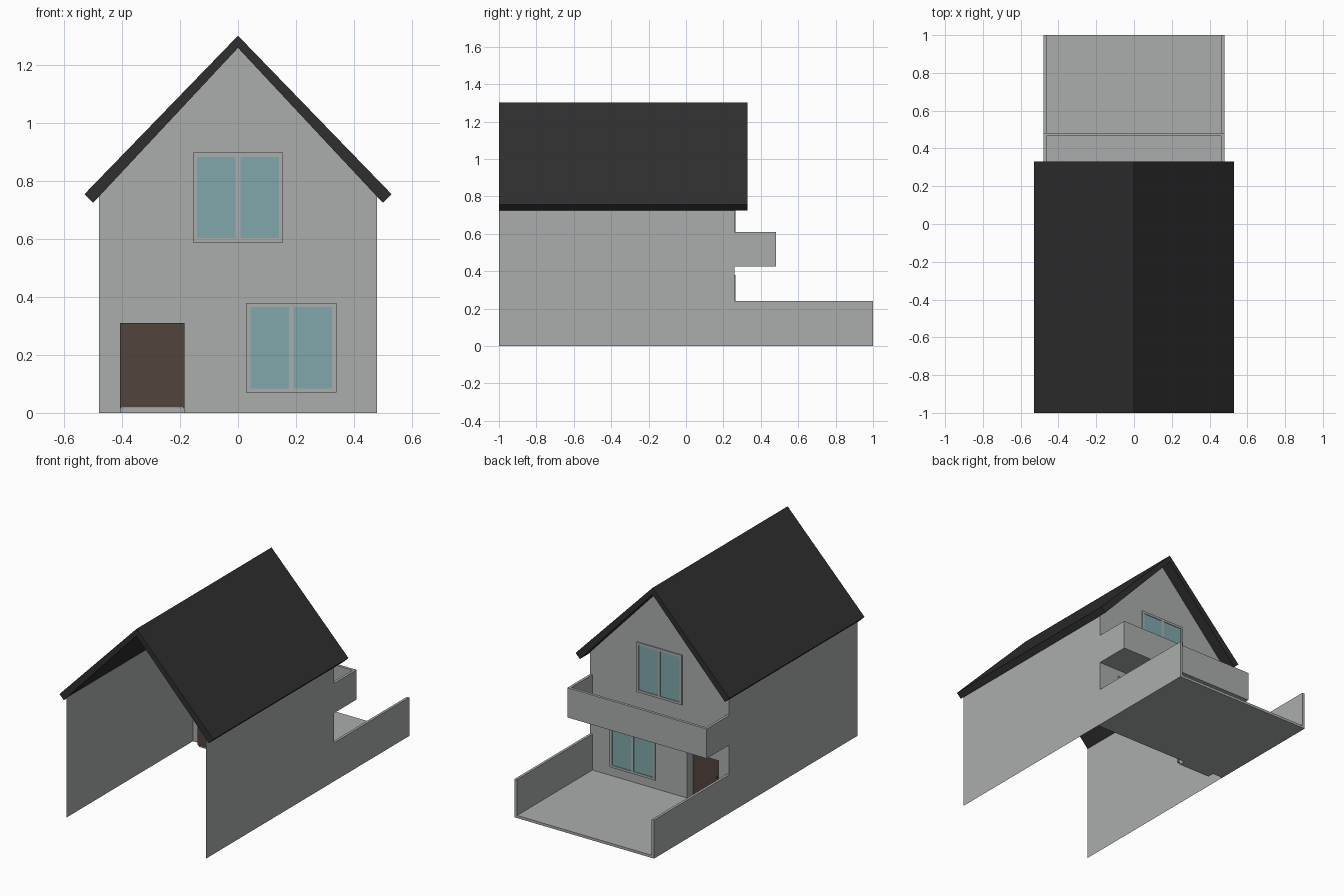
import bpy, bmesh, math
from mathutils import Vector

if "Cube" in bpy.data.objects:
    bpy.data.objects.remove(bpy.data.objects["Cube"])


def material(name, rgb):
    m = bpy.data.materials.new(name)
    m.diffuse_color = (*rgb, 1)
    m.use_nodes = True
    m.node_tree.nodes["Principled BSDF"].inputs["Base Color"].default_value = m.diffuse_color
    return m


GREY = material("grey_render", (0.40, 0.42, 0.415))
ROOF = material("dark_roof", (0.028, 0.028, 0.028))
GLASS = material("teal_glass", (0.215, 0.39, 0.405))
BROWN = material("brown_door", (0.085, 0.056, 0.047))


def finish(name, bm, mat, recalc=True):
    if recalc:
        bmesh.ops.recalc_face_normals(bm, faces=bm.faces)
    me = bpy.data.meshes.new(name)
    bm.to_mesh(me)
    bm.free()
    me.materials.append(mat)
    ob = bpy.data.objects.new(name, me)
    bpy.context.collection.objects.link(ob)
    return ob


def boxes(name, mat, *bounds):
    """Joined boxes, each given as (x0, x1, y0, y1, z0, z1)."""
    bm = bmesh.new()
    for x0, x1, y0, y1, z0, z1 in bounds:
        vs = bmesh.ops.create_cube(bm, size=1)["verts"]
        for v in vs:
            v.co = (x1 if v.co.x > 0 else x0,
                    y1 if v.co.y > 0 else y0,
                    z1 if v.co.z > 0 else z0)
    return finish(name, bm, mat)


def prism(name, mat, profile, y0, y1):
    """Profile in x, z extruded along y."""
    bm = bmesh.new()
    face = bm.faces.new([bm.verts.new((x, y0, z)) for x, z in profile])
    new = bmesh.ops.extrude_face_region(bm, geom=[face])["geom"]
    for v in new:
        if isinstance(v, bmesh.types.BMVert):
            v.co.y = y1
    return finish(name, bm, mat)


W = 0.48           # half width of the house
T = 0.016          # thin wall thickness
FY0, FY1 = 0.242, 0.258   # facade depth
DX0, DX1, DZ0, DZ1 = -0.408, -0.185, 0.018, 0.31   # door opening

# side walls of the house: open-ended sheets facing outwards
for s, side in ((-1, "left"), (1, "right")):
    bm = bmesh.new()
    pts = [(-1, 0), (0.26, 0), (0.26, 0.752), (-1, 0.752)]
    if s < 0:
        pts.reverse()
    bm.faces.new([bm.verts.new((s * W, y, z)) for y, z in pts])
    finish(side + "_house_wall", bm, GREY, recalc=False)
    # low garden wall
    xa, xb = sorted((s * W, s * (W - T)))
    boxes(side + "_terrace_wall", GREY, (xa, xb, FY0, 1, 0, 0.24))

# gabled facade with a door opening
prism("facade", GREY,
      [(-W, 0), (DX0, 0), (DX0, DZ1), (DX1, DZ1), (DX1, 0), (W, 0),
       (W, 0.748), (0, 1.262), (-W, 0.748)], FY0, FY1)

# roof
prism("roof", ROOF,
      [(0, 1.302), (-0.53, 0.755), (-0.50, 0.725), (0, 1.26),
       (0.50, 0.725), (0.53, 0.755)], -1, 0.33)

# terrace floor
boxes("terrace_floor", GREY, (-W + T, W - T, FY0, 1, 0, 0.016))

# door recess lining and threshold
boxes("door_recess", GREY,
      (DX0, DX0 + 0.004, 0.2, FY1, 0, DZ1),
      (DX1 - 0.004, DX1, 0.2, FY1, 0, DZ1),
      (DX0, DX1, 0.2, FY1, DZ1 - 0.004, DZ1),
      (DX0, DX1, 0.2, FY1, 0, 0.016))
boxes("door", BROWN, (DX0, DX1, 0.182, 0.201, DZ0, DZ1))

# door knob and lock
bm = bmesh.new()
for z in (0.135, 0.17):
    vs = bmesh.ops.create_cone(bm, cap_ends=True, segments=12, radius1=0.006,
                               radius2=0.006, depth=0.03)["verts"]
    for v in vs:
        v.co = Vector((v.co.x - 0.357, v.co.z + 0.194, v.co.y + z))
finish("door_knobs", bm, BROWN)

# balcony: slab and parapet
boxes("balcony_floor", GREY, (-W + T, W - T, FY1, 0.465, 0.425, 0.442))
boxes("balcony_parapet", GREY,
      (-W, -W + T, FY1, 0.465, 0.425, 0.61),
      (W - T, W, FY1, 0.465, 0.425, 0.61),
      (-W, W, 0.465, 0.482, 0.425, 0.61))


# double windows, visible from both sides of the facade
def window(name, cx, z0):
    h, b, z1 = 0.156, 0.015, z0 + 0.31
    ya, yb = 0.236, 0.265
    boxes(name + "_frame", GREY,
          (cx - h, cx - h + b, ya, yb, z0, z1),
          (cx + h - b, cx + h, ya, yb, z0, z1),
          (cx - h + b, cx + h - b, ya, yb, z0, z0 + b),
          (cx - h + b, cx + h - b, ya, yb, z1 - b, z1),
          (cx - 0.008, cx + 0.008, ya, yb, z0 + b, z1 - b))
    boxes(name + "_glass", GLASS,
          (cx - h + b, cx - 0.008, ya + 0.003, yb - 0.004, z0 + b, z1 - b),
          (cx + 0.008, cx + h - b, ya + 0.003, yb - 0.004, z0 + b, z1 - b))


window("lower_window", 0.184, 0.07)
window("upper_window", 0.0, 0.588)
